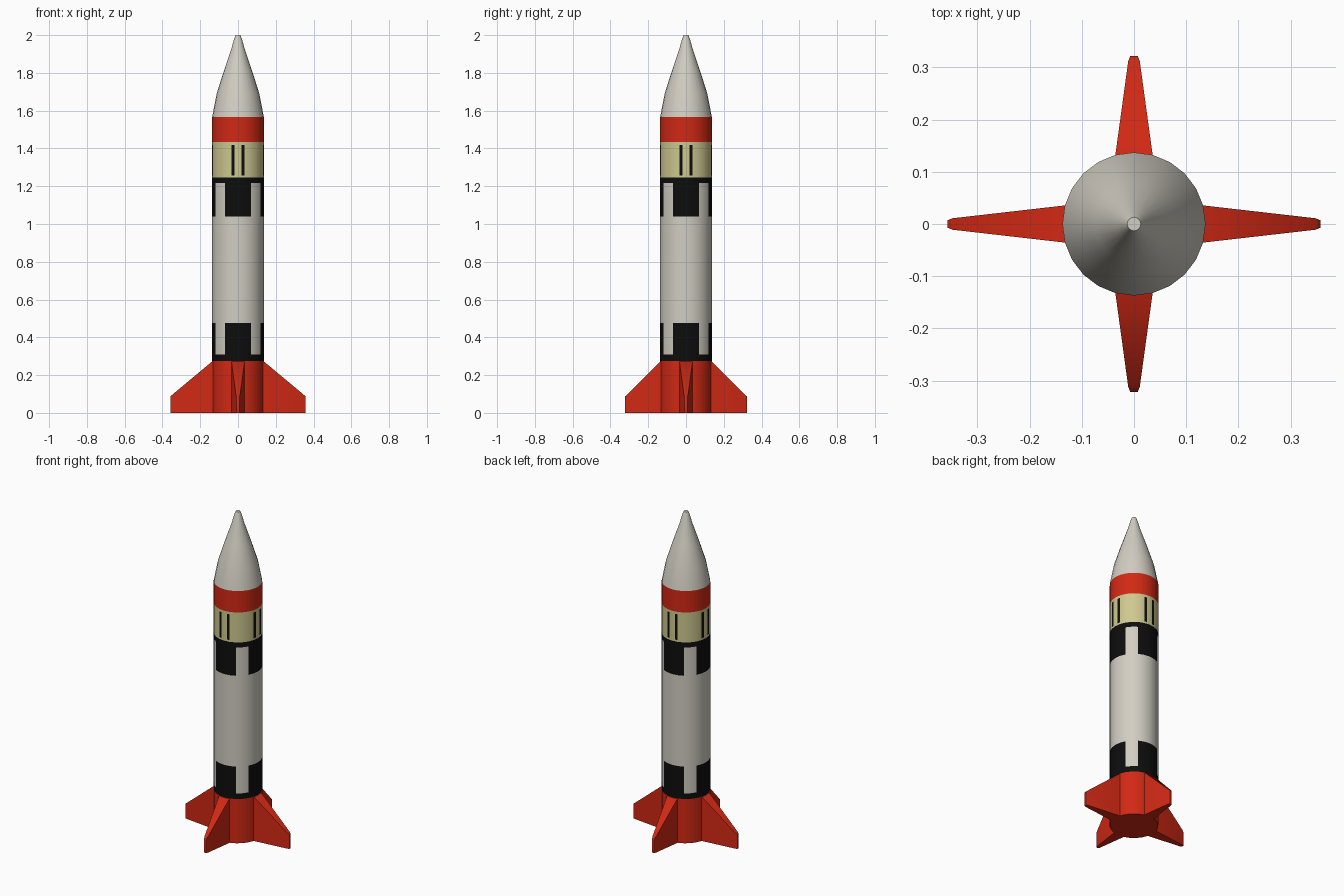
import bpy, bmesh
from math import radians, cos, sin, pi

cube = bpy.data.objects.get("Cube")
if cube:
    bpy.data.objects.remove(cube)


def material(name, rgb):
    m = bpy.data.materials.new(name)
    m.use_nodes = True
    m.diffuse_color = (*rgb, 1)
    m.node_tree.nodes["Principled BSDF"].inputs["Base Color"].default_value = (*rgb, 1)
    return m


WHITE, RED, CREAM, BLACK = range(4)
MATS = [material("warm_white", (0.64, 0.61, 0.54)),
        material("red", (0.64, 0.022, 0.007)),
        material("cream", (0.62, 0.58, 0.28)),
        material("black", (0.004, 0.004, 0.004))]

R = 0.137
# Columns per quarter turn: 15 degree facets, split next to each axis for the thin stripes
STEPS = [0, 7.5, 15, 30, 45, 60, 75, 82.5]
ANGLES = [q * 90 + s for q in range(4) for s in STEPS]


def finish(bm, name):
    bmesh.ops.recalc_face_normals(bm, faces=bm.faces)
    mesh = bpy.data.meshes.new(name)
    bm.to_mesh(mesh)
    bm.free()
    for m in MATS:
        mesh.materials.append(m)
    ob = bpy.data.objects.new(name, mesh)
    bpy.context.collection.objects.link(ob)
    bpy.ops.object.select_all(action='DESELECT')
    ob.select_set(True)
    bpy.context.view_layer.objects.active = ob
    return ob


def lathe(name, profile, rule):
    """Turn (radius, z) points round the z axis; rule(angle, z) gives each face its colour."""
    bm = bmesh.new()
    rings = []
    for r, z in profile:
        ring = []
        for a in ANGLES:
            # in-between columns sit on the flat facet
            rr = r * cos(radians(7.5)) if a % 15 else r
            ring.append(bm.verts.new((rr * cos(radians(a)), rr * sin(radians(a)), z)))
        rings.append(ring)
    n = len(ANGLES)
    for i in range(len(rings) - 1):
        z = (profile[i][1] + profile[i + 1][1]) / 2
        for j in range(n):
            k = (j + 1) % n
            f = bm.faces.new((rings[i][j], rings[i][k], rings[i + 1][k], rings[i + 1][j]))
            nxt = ANGLES[k] if k else 360
            f.material_index = rule((ANGLES[j] + nxt) / 2 % 90, z)
    for ring, z in ((rings[0], profile[0][1]), (rings[-1], profile[-1][1])):
        bm.faces.new(ring).material_index = rule(0, z)
    finish(bm, name)
    bpy.ops.object.shade_smooth_by_angle(angle=radians(40))


# Body bands, bottom to top
TAIL, LOW, LOW_TOP = 0.275, 0.31, 0.476
HIGH, HIGH_TOP, COLLAR = 1.04, 1.216, 1.247
SLIT, SLIT_TOP, BAND, NOSE = 1.258, 1.418, 1.433, 1.566


def body_colour(a, z):
    off_axis = min(a, 90 - a)
    if z < TAIL or z > BAND:
        return RED
    if z > COLLAR:
        slit = SLIT < z < SLIT_TOP and 7.5 < off_axis < 15
        return BLACK if slit else CREAM
    if z < LOW or z > HIGH_TOP:
        return BLACK
    panel = z < LOW_TOP or z > HIGH
    return BLACK if panel and off_axis < 30 else WHITE


lathe("body", [(R, z) for z in (0, TAIL, LOW, LOW_TOP, HIGH, HIGH_TOP, COLLAR,
                                SLIT, SLIT_TOP, BAND, NOSE)], body_colour)

# Nose cone
lathe("nose_cone", [(R, NOSE), (0.113, 1.69), (0.075, 1.81), (0.036, 1.925),
                    (0.022, 1.975), (0.013, 2.0)], lambda a, z: WHITE)


# Tapered fins: plan outline extruded from the ground to a sloping top
def fin(name, length, turn):
    plan = [(0.10, 0.039, 0.30), (R, 0.035, 0.272),
            (length - 0.01, 0.011, 0.097), (length, 0.007, 0.088)]
    bm = bmesh.new()
    loops = []
    for d, w, top in plan:
        loop = [(d, -w, 0), (d, w, 0), (d, w, top), (d, -w, top)]
        loops.append([bm.verts.new((x * cos(turn) - y * sin(turn),
                                    x * sin(turn) + y * cos(turn), z)) for x, y, z in loop])
    loops[0][2].co.z = loops[0][3].co.z = TAIL - 0.003
    for a, b in zip(loops, loops[1:]):
        for j in range(4):
            k = (j + 1) % 4
            bm.faces.new((a[j], a[k], b[k], b[j]))
    bm.faces.new(loops[0])
    bm.faces.new(loops[-1])
    for f in bm.faces:
        f.material_index = RED
    finish(bm, name)
    bpy.ops.object.shade_smooth_by_angle(angle=radians(60))


for i, (side, length) in enumerate((("left", 0.357), ("back", 0.322),
                                    ("right", 0.357), ("front", 0.322))):
    fin(side + "_fin", length, i * pi / 2)
